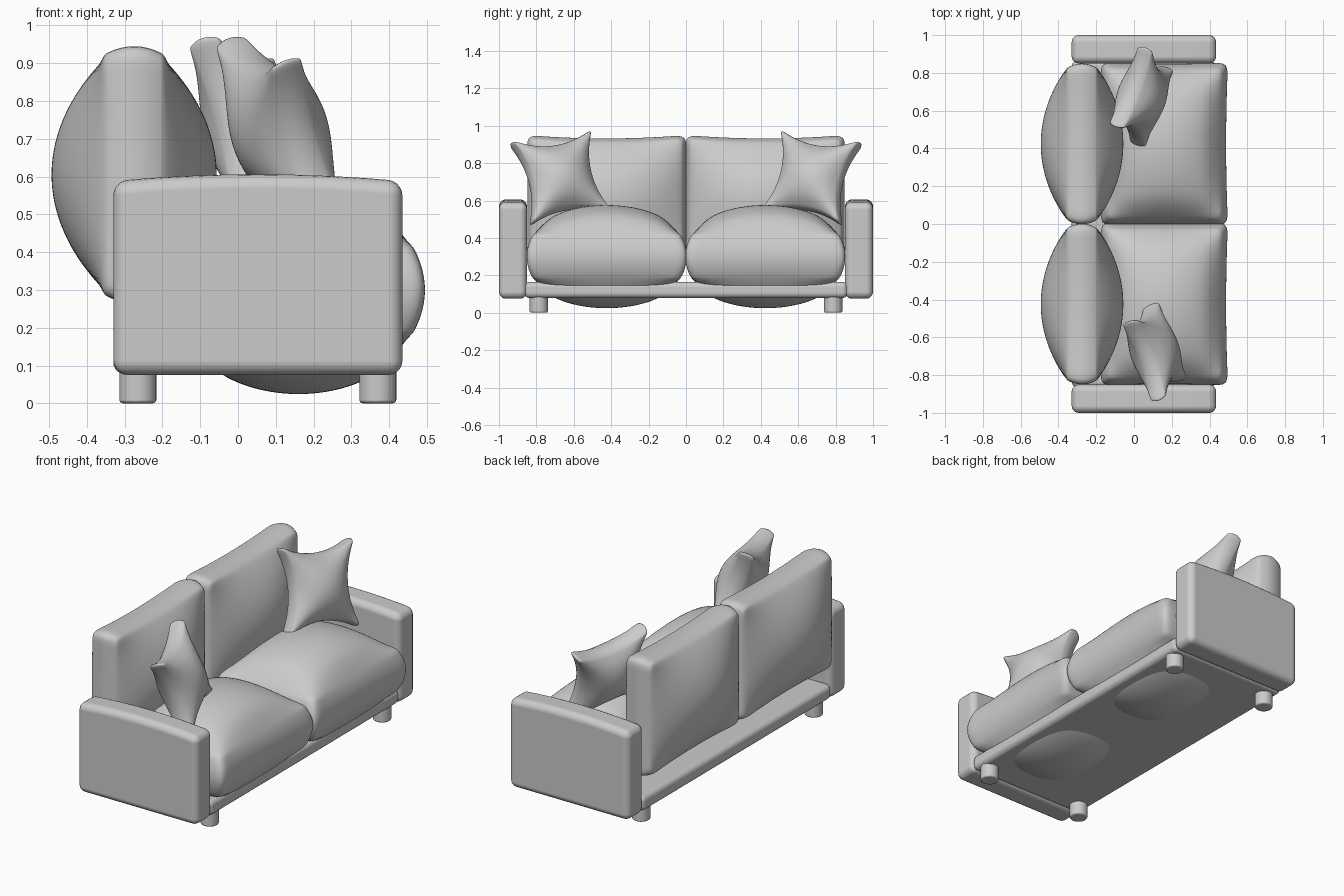
import bpy, bmesh, math
from mathutils import Vector, Matrix

if "Cube" in bpy.data.objects:
    bpy.data.objects.remove(bpy.data.objects["Cube"])


def finish(name, bm, bevel=0.0, subsurf=0):
    bmesh.ops.recalc_face_normals(bm, faces=bm.faces)
    for f in bm.faces:
        f.smooth = True
    me = bpy.data.meshes.new(name)
    bm.to_mesh(me)
    bm.free()
    ob = bpy.data.objects.new(name, me)
    bpy.context.collection.objects.link(ob)
    if bevel:
        m = ob.modifiers.new("round", "BEVEL")
        m.width, m.segments, m.limit_method = bevel, 5, "ANGLE"
        m.angle_limit = math.radians(40)
        m.harden_normals = True
    if subsurf:
        m = ob.modifiers.new("smooth", "SUBSURF")
        m.levels = m.render_levels = subsurf
    return ob


def cushion(name, centre, u, v, half, thick, rim, power, pinch):
    """Puffed box: u, v span its plane, half = half sizes, rim = half thickness at the border."""
    u, v, c = Vector(u).normalized(), Vector(v).normalized(), Vector(centre)
    n = u.cross(v)
    bm = bmesh.new()
    bmesh.ops.create_cube(bm, size=2)
    bmesh.ops.subdivide_edges(bm, edges=bm.edges[:], cuts=9, use_grid_fill=True)
    for vert in bm.verts:
        s, t, w = vert.co
        g = (max(0, 1 - s * s) * max(0, 1 - t * t)) ** power
        h = rim + (thick - rim) * g
        edge = rim * 0.3 * w * w          # rounds the side walls
        x = s * (half[0] - pinch[0] * (1 - t * t) - edge)
        y = t * (half[1] - pinch[1] * (1 - s * s) - edge)
        vert.co = c + u * x + v * y + n * (w * h)
    return finish(name, bm, subsurf=2)


def slab(name, profile, y0, y1, bevel):
    """Extrude an x-z outline along y."""
    bm = bmesh.new()
    face = bm.faces.new([bm.verts.new((x, y0, z)) for x, z in profile])
    ext = bmesh.ops.extrude_face_region(bm, geom=[face])
    moved = [e for e in ext["geom"] if isinstance(e, bmesh.types.BMVert)]
    bmesh.ops.translate(bm, verts=moved, vec=(0, y1 - y0, 0))
    return finish(name, bm, bevel=bevel)


# base platform
slab("base", [(-0.33, 0.078), (0.43, 0.078), (0.43, 0.165), (-0.33, 0.165)], -0.865, 0.865, 0.03)

# arm outline with a slightly crowned top
arm = [(-0.33, 0.075), (0.435, 0.075)]
for i in range(9):
    k = 1 - i / 4
    arm.append((0.0525 + 0.3825 * k, 0.606 - 0.018 * k * k))

for side, label in ((-1, "right"), (1, "left")):
    slab(label + "_arm", arm, *sorted((side * 0.85, side * 1.0)), 0.038)

    # feet
    for x, end in ((-0.265, "back"), (0.37, "front")):
        bm = bmesh.new()
        bmesh.ops.create_cone(bm, cap_ends=True, segments=32, radius1=0.049, radius2=0.049,
                              depth=0.1, matrix=Matrix.Translation((x, side * 0.787, 0.05)))
        finish(label + "_" + end + "_foot", bm, bevel=0.01)

    # seat and back cushions
    cushion(label + "_seat_cushion", (0.16, side * 0.424, 0.3), (1, 0, 0), (0, 1, 0),
            (0.338, 0.43), 0.278, 0.125, 0.6, (0.01, 0.006))
    cushion(label + "_back_cushion", (-0.275, side * 0.424, 0.605), (0, 1, 0), (0, 0, 1),
            (0.426, 0.345), 0.222, 0.085, 0.95, (0.002, 0.018))

    # throw pillow leaning in the corner
    px = 0.04 if side > 0 else 0.11
    cushion(label + "_throw_pillow", (px, side * 0.672, 0.72), (0.145, side * 0.39, -0.055),
            (-0.11, side * 0.10, 0.405), (0.237, 0.242), 0.128, 0.045, 0.8, (0.062, 0.062))
